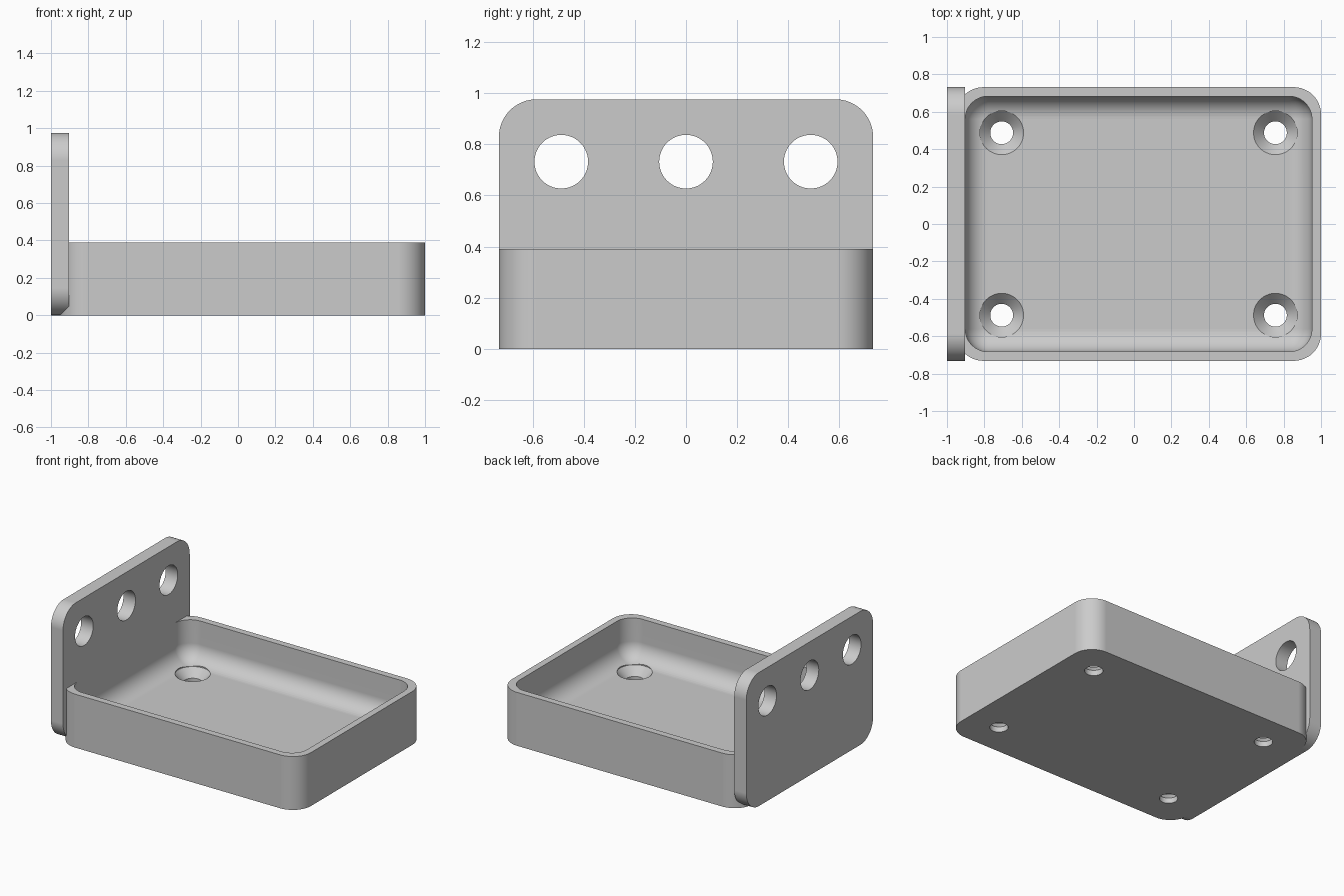
import bpy
import bmesh
from math import sin, cos, pi, radians
from mathutils import Vector, Matrix

cube = bpy.data.objects.get("Cube")
if cube:
    bpy.data.objects.remove(cube, do_unlink=True)

U = 2 / 82  # one design unit; the whole part is 82 units long

grey = bpy.data.materials.new("light grey")
grey.use_nodes = True
grey.diffuse_color = (0.6, 0.6, 0.6, 1)
grey.node_tree.nodes["Principled BSDF"].inputs["Base Color"].default_value = (0.6, 0.6, 0.6, 1)


def rounded_rect(w, d, r, z, steps=12):
    """Ring of points around a rounded rectangle centred on the origin."""
    pts = []
    for i, (sx, sy) in enumerate([(1, 1), (-1, 1), (-1, -1), (1, -1)]):
        for k in range(steps + 1):
            a = (i + k / steps) * pi / 2
            pts.append(Vector((sx * (w / 2 - r) + r * cos(a),
                               sy * (d / 2 - r) + r * sin(a), z)))
    return pts


def circle(r, z, n=64):
    return [Vector((r * cos(2 * pi * k / n), r * sin(2 * pi * k / n), z)) for k in range(n)]


def loft(name, rings, matrix):
    """Closed solid through a stack of rings, capped at both ends."""
    bm = bmesh.new()
    loops = [[bm.verts.new(matrix @ p * U) for p in ring] for ring in rings]
    n = len(loops[0])
    for a, b in zip(loops, loops[1:]):
        for k in range(n):
            j = (k + 1) % n
            bm.faces.new((a[k], a[j], b[j], b[k]))
    bm.faces.new(loops[0][::-1])
    bm.faces.new(loops[-1])
    bmesh.ops.remove_doubles(bm, verts=bm.verts, dist=1e-5)
    bmesh.ops.recalc_face_normals(bm, faces=bm.faces)
    mesh = bpy.data.meshes.new(name)
    bm.to_mesh(mesh)
    bm.free()
    mesh.materials.append(grey)
    obj = bpy.data.objects.new(name, mesh)
    bpy.context.collection.objects.link(obj)
    return obj


def select(obj):
    bpy.ops.object.select_all(action="DESELECT")
    obj.select_set(True)
    bpy.context.view_layer.objects.active = obj


def cut(obj, cutter):
    cutter.hide_render = True
    mod = obj.modifiers.new("hole", "BOOLEAN")
    mod.operation = "DIFFERENCE"
    mod.solver = "EXACT"
    mod.object = cutter
    select(obj)
    bpy.ops.object.modifier_apply(modifier=mod.name)
    bpy.data.objects.remove(cutter, do_unlink=True)


def finish(obj):
    select(obj)
    bpy.ops.object.shade_smooth_by_angle(angle=radians(30))
    mod = obj.modifiers.new("even shading", "WEIGHTED_NORMAL")
    mod.keep_sharp = True


# Tray: straight outer wall, thin rim, hollow with a filleted floor
length, width, height, floor, wall, fillet = 80, 60, 16, 4, 2, 5
rings = [rounded_rect(length, width, 6, 0), rounded_rect(length, width, 6, height),
         rounded_rect(length - 2 * wall, width - 2 * wall, fillet, height)]
for k in range(13):
    a = k / 12 * pi / 2
    inset = wall + fillet * (1 - cos(a))
    rings.append(rounded_rect(length - 2 * inset, width - 2 * inset,
                              fillet * cos(a), floor + fillet * (1 - sin(a))))
tray = loft("tray", rings, Matrix.Translation((1, 0, 0)))

# Countersunk screw holes in the tray floor
for x in (-30, 30):
    for y in (-20, 20):
        profile = [(2.5, -1), (2.5, 1.6), (4.8, floor), (4.8, 10)]
        cut(tray, loft("screw_hole_cutter", [circle(r, z) for r, z in profile],
                       Matrix.Translation((x + 1, y, 0))))
finish(tray)

# Upright end plate with rounded corners and three round holes
to_x = Matrix.Rotation(pi / 2, 4, "Y")
plate = loft("end_plate", [rounded_rect(40, 60, 6, z) for z in (0, 4)],
             Matrix.Translation((-41, 0, 20)) @ to_x)
for y in (-20, 0, 20):
    cut(plate, loft("plate_hole_cutter", [circle(4.3, z) for z in (-2, 6)],
                    Matrix.Translation((-41, y, 30)) @ to_x))
finish(plate)
